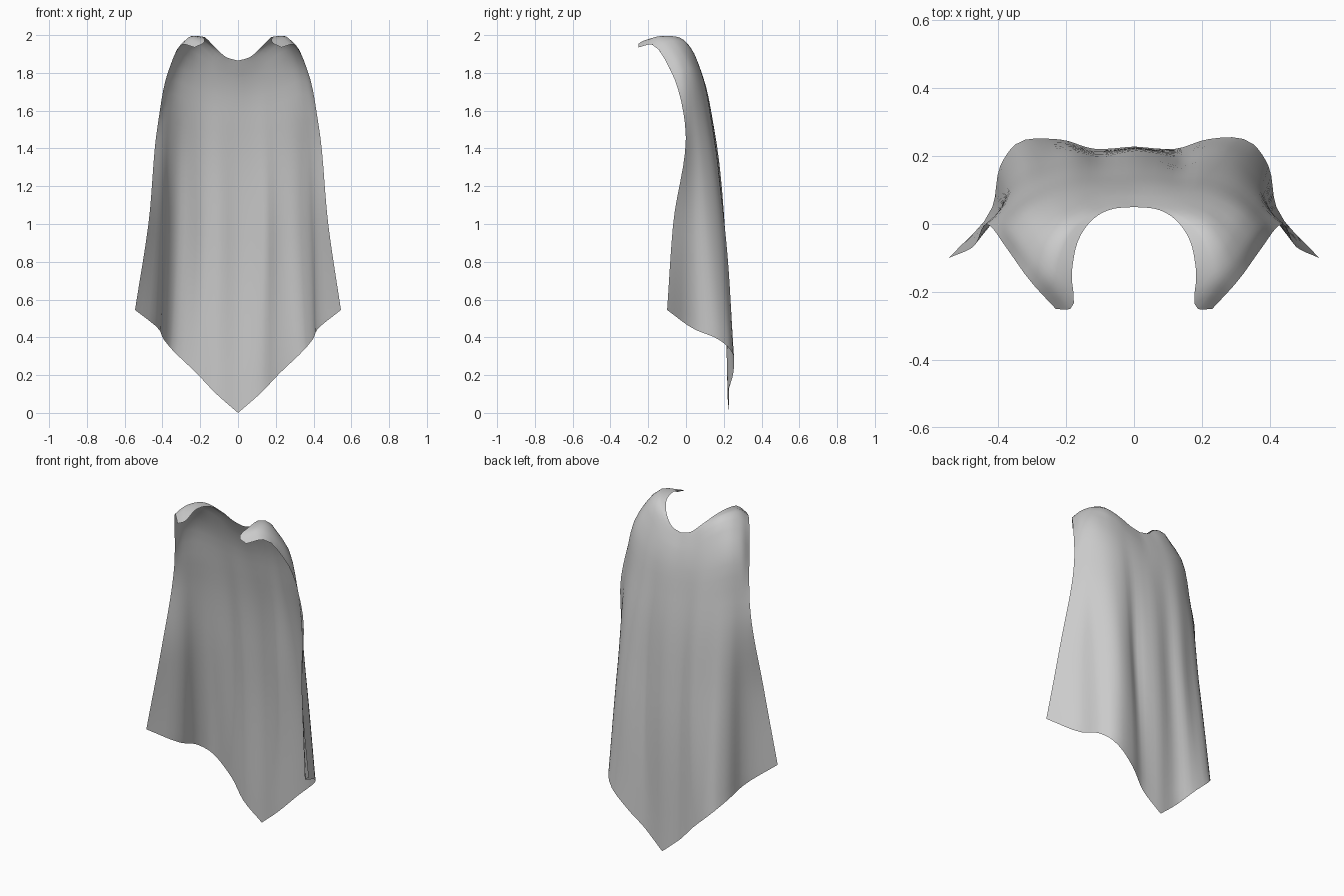
import bpy
import bmesh
import math
from mathutils import Vector

cube = bpy.data.objects.get("Cube")
if cube:
    bpy.data.objects.remove(cube, do_unlink=True)

# Guide lines across the cloth, from the centre of the back to the front edge
NECK = [(0, .05, 1.865), (.06, .045, 1.882), (.12, .015, 1.935), (.165, -.05, 1.98),
        (.183, -.14, 1.99), (.188, -.25, 1.955), (.23, -.25, 1.935)]
RIDGE = [(0, .065, 1.83), (.08, .055, 1.865), (.15, .02, 1.94), (.205, -.03, 1.985),
         (.24, -.09, 1.995), (.265, -.145, 1.985), (.295, -.18, 1.95)]
SHOULDER = [(0, .09, 1.77), (.1, .087, 1.79), (.18, .07, 1.83), (.24, .045, 1.86),
            (.3, 0, 1.885), (.34, -.045, 1.872), (.365, -.085, 1.82)]
CHEST = [(0, .15, 1.5), (.11, .145, 1.5), (.2, .143, 1.5), (.29, .112, 1.52),
         (.35, .065, 1.54), (.39, .025, 1.54), (.425, -.005, 1.53)]
MID = [(0, .21, .92), (.12, .2, .93), (.2, .207, .95), (.31, .185, .97),
       (.373, .115, 1.0), (.402, .035, 1.0), (.476, -.068, 1.0)]
HEM = [(0, .228, 0), (.12, .222, .105), (.22, .25, .21), (.35, .235, .335),
       (.395, .17, .39), (.418, .05, .44), (.545, -.1, .545)]
# Hanging folds: position across, width, depth
FOLDS = [(-.27, .06, -.018), (-.1, .04, -.008), (.14, .045, -.018), (.27, .045, .006)]


def spline(points, steps):
    """Smooth curve through points, with a set number of steps per span."""
    span = [max((b - a).length, 1e-4) for a, b in zip(points, points[1:])]
    slope = [(b - a) / s for a, b, s in zip(points, points[1:], span)]
    tangent = [slope[0]]
    for i in range(1, len(slope)):
        a, b = span[i - 1], span[i]
        tangent.append((slope[i - 1] * b + slope[i] * a) / (a + b))
    tangent.append(slope[-1])
    out = []
    for i, n in enumerate(steps):
        for k in range(n):
            t = k / n
            h = t * t * (3 - 2 * t)
            out.append(points[i] * (1 - h) + points[i + 1] * h
                       + tangent[i] * span[i] * t * (1 - t) ** 2
                       - tangent[i + 1] * span[i] * t * t * (1 - t))
    return out + [points[-1]]


def full_width(half):
    """Smooth half line plus its mirror, leaving the hem pointed at the centre."""
    side = spline([Vector(p) for p in half], [4] * (len(half) - 1))
    return [Vector((-p.x, p.y, p.z)) for p in reversed(side[1:])] + side


def add_folds(p):
    """Uneven folds, deepest halfway down the cloth."""
    middle = math.exp(-((p.z - .95) / .5) ** 2)
    for x, width, depth in FOLDS:
        p.y += depth * middle * math.exp(-((p.x - x) / width) ** 2)
    p.x += .008 * middle * max(0, 1 - (p.x / .54) ** 2)
    return p


# Cloth sheet
guides = [full_width(g) for g in (NECK, RIDGE, SHOULDER, CHEST, MID, HEM)]
columns = [spline(list(c), [3, 3, 5, 7, 9]) for c in zip(*guides)]
bm = bmesh.new()
grid = [[bm.verts.new(add_folds(p)) for p in col] for col in columns]
for left, right in zip(grid, grid[1:]):
    for i in range(len(left) - 1):
        bm.faces.new((left[i], right[i], right[i + 1], left[i + 1]))
bmesh.ops.recalc_face_normals(bm, faces=bm.faces)
bm.normal_update()
if sum(f.normal.y * f.calc_area() for f in bm.faces) < 0:
    bmesh.ops.reverse_faces(bm, faces=bm.faces)
for f in bm.faces:
    f.smooth = True

mesh = bpy.data.meshes.new("cape")
bm.to_mesh(mesh)
bm.free()
cape = bpy.data.objects.new("cape", mesh)
bpy.context.collection.objects.link(cape)

# Cloth colour
grey = bpy.data.materials.new("grey_cloth")
grey.use_nodes = True
colour = (.6, .6, .6, 1)
grey.diffuse_color = colour
grey.node_tree.nodes["Principled BSDF"].inputs["Base Color"].default_value = colour
mesh.materials.append(grey)
